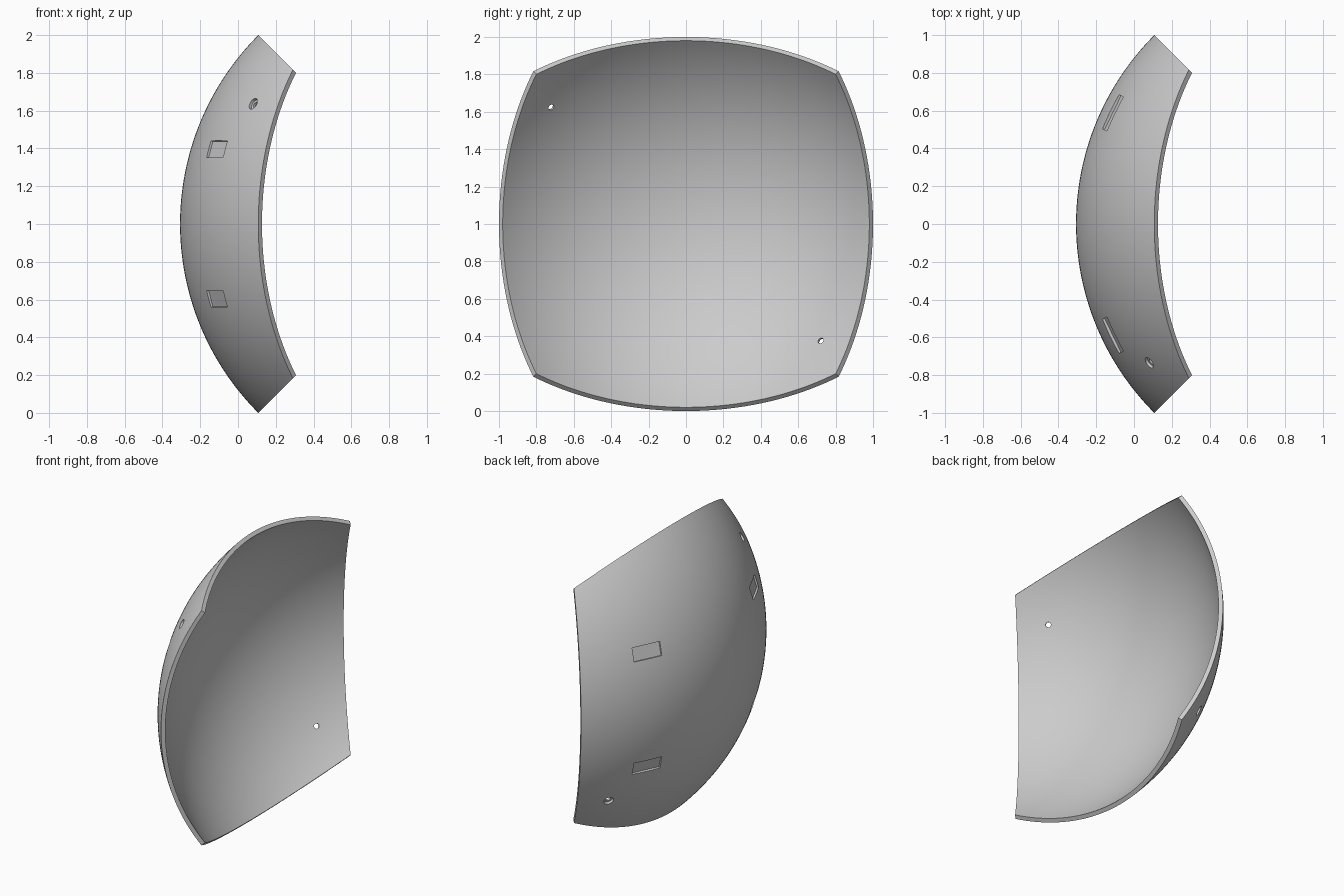
import bpy, bmesh, math
from mathutils import Vector, Matrix

old = bpy.data.objects.get("Cube")
if old:
    bpy.data.objects.remove(old, do_unlink=True)

OUTER, INNER = 1.414, 1.386
CENTRE = Vector(((OUTER + INNER / math.sqrt(3)) / 2, 0, 1))
SEGMENTS = 64
RECESS = 0.016

grey = bpy.data.materials.new("light grey")
grey.use_nodes = True
grey.diffuse_color = (0.6, 0.6, 0.6, 1)
grey.node_tree.nodes["Principled BSDF"].inputs["Base Color"].default_value = (0.6, 0.6, 0.6, 1)


def make_object(name, bm):
    bmesh.ops.recalc_face_normals(bm, faces=bm.faces)
    mesh = bpy.data.meshes.new(name)
    bm.to_mesh(mesh)
    bm.free()
    mesh.materials.append(grey)
    obj = bpy.data.objects.new(name, mesh)
    bpy.context.collection.objects.link(obj)
    return obj


def radial_frame(y, z):
    """Frame on the outer surface: local x level, local z pointing outward."""
    normal = Vector((-math.sqrt(OUTER ** 2 - y * y - z * z), y, z)).normalized()
    level = Vector((-normal.y, normal.x, 0)).normalized()
    rise = normal.cross(level)
    frame = Matrix((level, rise, normal)).transposed().to_4x4()
    return Matrix.Translation(CENTRE + normal * OUTER) @ frame


def box_cutter(y, z):
    bm = bmesh.new()
    shape = Matrix.Translation((0, 0, 0.04 - RECESS)) @ Matrix.Diagonal((0.2, 0.092, 0.08, 1))
    bmesh.ops.create_cube(bm, size=1, matrix=radial_frame(y, z) @ shape)
    return make_object("pocket_cutter", bm)


def round_cutter(y, z, radius, bottom):
    bm = bmesh.new()
    height = bottom + 0.06
    offset = Matrix.Translation((0, 0, height / 2 - bottom))
    bmesh.ops.create_cone(bm, cap_ends=True, segments=32, radius1=radius, radius2=radius,
                          depth=height, matrix=radial_frame(y, z) @ offset)
    return make_object("hole_cutter", bm)


# Curved shell panel: one sixth of a hollow sphere, cut along radial planes
bm = bmesh.new()
angles = [math.pi / 2 * (i / SEGMENTS - 0.5) for i in range(SEGMENTS + 1)]
for a in angles:
    for b in angles:
        direction = Vector((-1, math.tan(a), math.tan(b))).normalized()
        bm.verts.new(CENTRE + direction * OUTER)
bm.verts.ensure_lookup_table()
row = SEGMENTS + 1
for i in range(SEGMENTS):
    for j in range(SEGMENTS):
        k = i * row + j
        bm.faces.new([bm.verts[n] for n in (k, k + 1, k + row + 1, k + row)])

# Inner skin and rim
rim = [e for e in bm.edges if e.is_boundary]
copy = bmesh.ops.duplicate(bm, geom=bm.verts[:] + bm.edges[:] + bm.faces[:])
twin = copy["vert_map"]
for v in [g for g in copy["geom"] if isinstance(g, bmesh.types.BMVert)]:
    v.co = CENTRE + (v.co - CENTRE) * (INNER / OUTER)
for e in rim:
    a, b = e.verts
    bm.faces.new((a, b, twin[b], twin[a]))
shell = make_object("curved_shell_panel", bm)

# Four shallow pockets and two counterbored holes
cutters = [box_cutter(0.59 * sy, 0.397 * sz) for sy in (-1, 1) for sz in (-1, 1)]
for side in (-1, 1):
    y, z = 0.735 * side, -0.637 * side
    cutters.append(round_cutter(y, z, 0.032, RECESS))
    cutters.append(round_cutter(y, z, 0.017, 0.06))

bpy.ops.object.select_all(action="DESELECT")
bpy.context.view_layer.objects.active = shell
shell.select_set(True)
for cutter in cutters:
    cutter.hide_render = True
    mod = shell.modifiers.new("cut", "BOOLEAN")
    mod.operation = "DIFFERENCE"
    mod.solver = "EXACT"
    mod.object = cutter
    bpy.ops.object.modifier_apply(modifier=mod.name)
    bpy.data.objects.remove(cutter, do_unlink=True)

bpy.ops.object.shade_smooth_by_angle(angle=math.radians(30))
